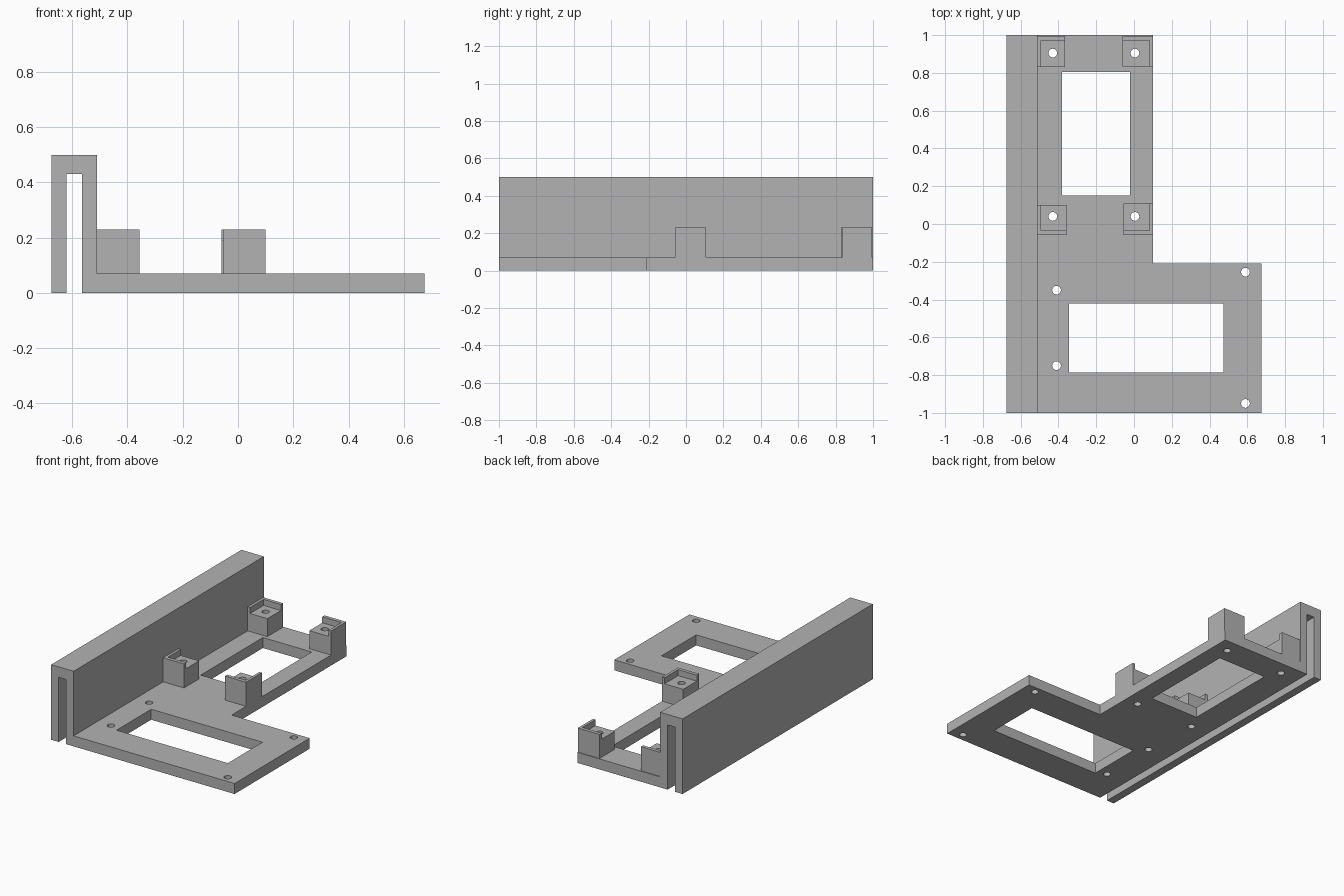
import bpy
import bmesh
from mathutils import Vector

old = bpy.data.objects.get("Cube")
if old:
    bpy.data.objects.remove(old, do_unlink=True)

grey = bpy.data.materials.new("plain grey")
grey.use_nodes = True
grey.diffuse_color = (0.45, 0.45, 0.45, 1)
grey.node_tree.nodes["Principled BSDF"].inputs["Base Color"].default_value = (0.45, 0.45, 0.45, 1)


def finish(name, bm):
    bmesh.ops.recalc_face_normals(bm, faces=bm.faces)
    mesh = bpy.data.meshes.new(name)
    bm.to_mesh(mesh)
    bm.free()
    mesh.materials.append(grey)
    obj = bpy.data.objects.new(name, mesh)
    bpy.context.collection.objects.link(obj)
    return obj


def prism(name, points, direction):
    """Extrude a closed outline along a direction."""
    bm = bmesh.new()
    face = bm.faces.new([bm.verts.new(p) for p in points])
    ext = bmesh.ops.extrude_face_region(bm, geom=[face], use_keep_orig=True)
    moved = [g for g in ext["geom"] if isinstance(g, bmesh.types.BMVert)]
    bmesh.ops.translate(bm, verts=moved, vec=Vector(direction))
    return finish(name, bm)


def box(name, x0, x1, y0, y1, z0, z1):
    outline = [(x0, y0, z0), (x1, y0, z0), (x1, y1, z0), (x0, y1, z0)]
    return prism(name, outline, (0, 0, z1 - z0))


def drill(x, y):
    bm = bmesh.new()
    bmesh.ops.create_cone(bm, cap_ends=True, segments=32, radius1=0.023,
                          radius2=0.023, depth=1)
    bmesh.ops.translate(bm, verts=bm.verts, vec=(x, y, 0.1))
    return finish("drill", bm)


def combine(obj, tool, operation="DIFFERENCE"):
    """Apply a boolean and discard the tool object."""
    mod = obj.modifiers.new("boolean", "BOOLEAN")
    mod.operation = operation
    mod.solver = "EXACT"
    mod.object = tool
    bpy.context.view_layer.update()
    result = bpy.data.meshes.new_from_object(
        obj.evaluated_get(bpy.context.evaluated_depsgraph_get()))
    obj.modifiers.clear()
    obj.data = result
    bpy.data.objects.remove(tool, do_unlink=True)


PLATE, POST, SEAT, LIP = 0.07, 0.23, 0.19, 0.018

# L-shaped base plate
outline = [(-0.51, -1), (0.675, -1), (0.675, -0.21), (0.10, -0.21), (0.10, 1), (-0.51, 1)]
plate = prism("mounting_frame", [(x, y, 0) for x, y in outline], (0, 0, PLATE))

# Long clip rail, open underneath
profile = [(-0.675, 0), (-0.62, 0), (-0.62, 0.43), (-0.565, 0.43),
           (-0.565, 0), (-0.51, 0), (-0.51, 0.5), (-0.675, 0.5)]
rail = prism("clip_rail", [(x, -1, z) for x, z in profile], (0, 2, 0))
combine(plate, rail, "UNION")

# Rectangular openings
combine(plate, box("window", -0.38, -0.02, 0.15, 0.805, -0.1, 0.2))
combine(plate, box("window", -0.345, 0.475, -0.785, -0.42, -0.1, 0.2))

# Screw holes in the wide part of the plate
for x, y in [(-0.41, -0.35), (-0.41, -0.75), (0.59, -0.255), (0.59, -0.95)]:
    combine(plate, drill(x, y))

# Corner posts: a seat with a raised lip on the two outer sides
posts = {
    "back_left_post": (-0.51, -0.365, 0.83, 0.995, -1, 1),
    "back_right_post": (-0.06, 0.10, 0.835, 0.995, 1, 1),
    "front_left_post": (-0.51, -0.357, -0.058, 0.10, -1, -1),
    "front_right_post": (-0.055, 0.10, -0.058, 0.108, 1, -1),
}
for name, (x0, x1, y0, y1, sx, sy) in posts.items():
    post = box(name, x0, x1, y0, y1, PLATE, POST)
    cx = (x0 - 0.1, x1 - LIP) if sx > 0 else (x0 + LIP, x1 + 0.1)
    cy = (y0 - 0.1, y1 - LIP * 1.3) if sy > 0 else (y0 + LIP * 1.3, y1 + 0.1)
    combine(post, box("seat_cut", *cx, *cy, SEAT, POST + 0.1))
    hole = (0.005 if sx > 0 else -0.43, 0.905 if sy > 0 else 0.04)
    combine(post, drill(*hole))
    combine(plate, drill(*hole))
